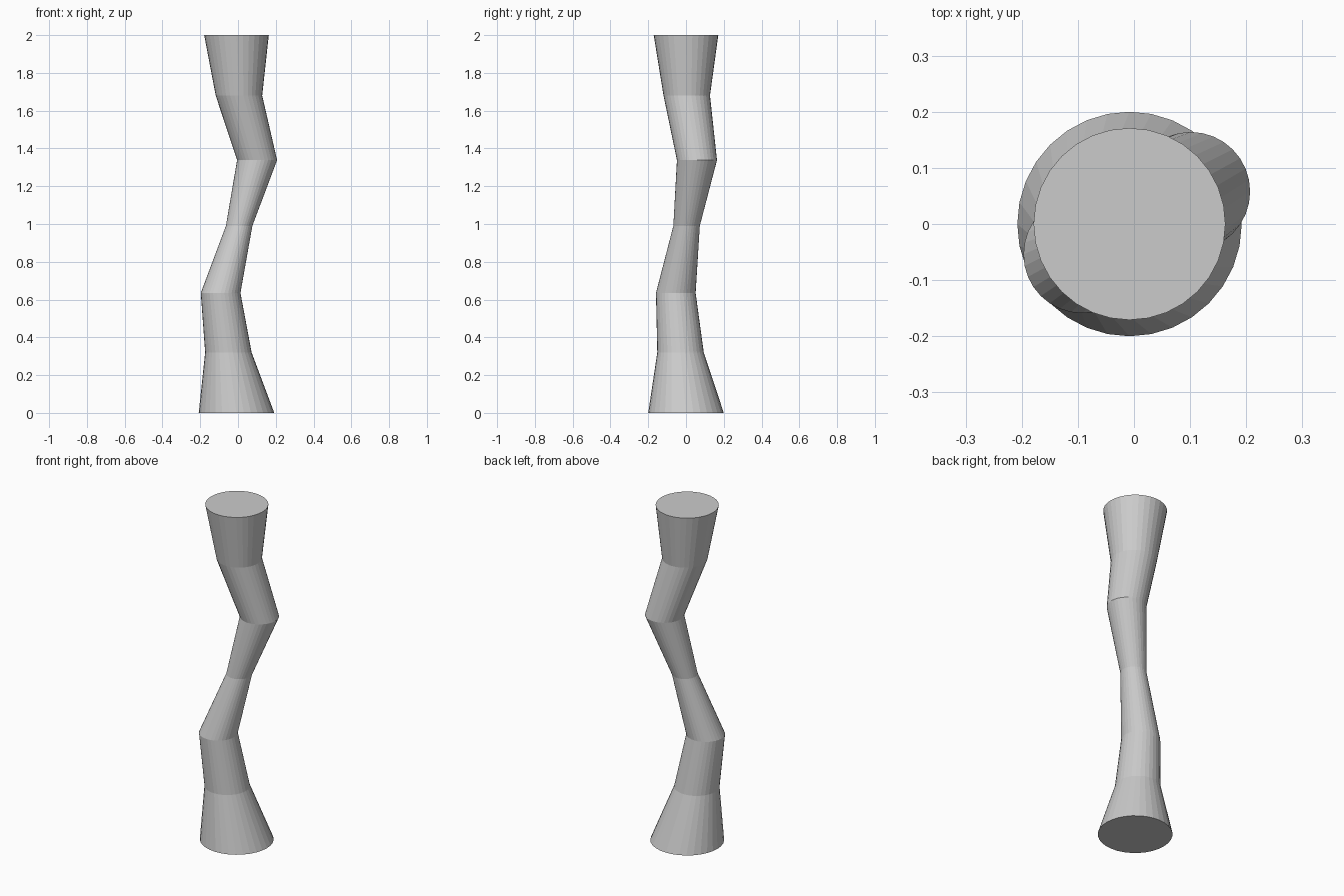
import bpy, bmesh
from math import cos, sin, tau

if "Cube" in bpy.data.objects:
    bpy.data.objects.remove(bpy.data.objects["Cube"])

SIDES = 32
# cross-sections of the crooked column: centre x, centre y, height, radius
RINGS = [
    (-0.008, 0.000, 0.00, 0.200),
    (-0.051, -0.029, 0.32, 0.123),
    (-0.092, -0.054, 0.635, 0.105),
    (0.006, 0.003, 0.99, 0.070),
    (0.101, 0.058, 1.338, 0.106),
    (0.005, 0.004, 1.68, 0.123),
    (-0.008, 0.000, 2.00, 0.171),
]


def ring(bm, cx, cy, z, r):
    return [bm.verts.new((cx + r * cos(tau * i / SIDES), cy + r * sin(tau * i / SIDES), z))
            for i in range(SIDES)]


def loft(name, sections):
    bm = bmesh.new()
    loops = [ring(bm, *s) for s in sections]
    # side walls
    for a, b in zip(loops, loops[1:]):
        for i in range(SIDES):
            j = (i + 1) % SIDES
            bm.faces.new((a[i], a[j], b[j], b[i]))
    # end caps
    bm.faces.new(loops[0][::-1])
    bm.faces.new(loops[-1])
    mesh = bpy.data.meshes.new(name)
    bm.to_mesh(mesh)
    bm.free()
    obj = bpy.data.objects.new(name, mesh)
    bpy.context.collection.objects.link(obj)
    return obj


# crooked trunk-like column
loft("crooked_column", RINGS)
